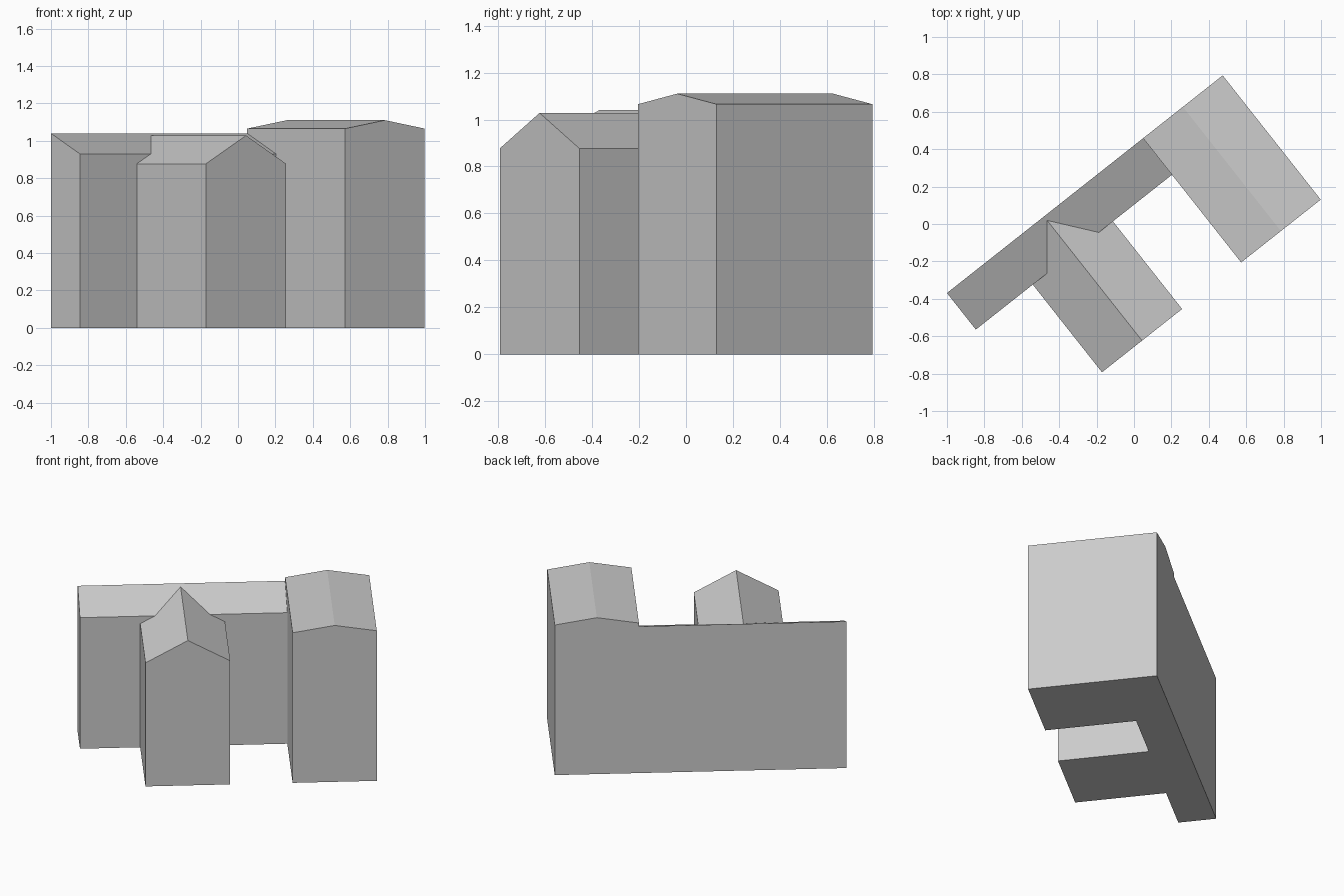
import bpy, bmesh
from mathutils import Vector

cube = bpy.data.objects.get("Cube")
if cube:
    bpy.data.objects.remove(cube, do_unlink=True)

# One plain grey for the whole building
grey = bpy.data.materials.new("plain_grey")
grey.use_nodes = True
colour = (0.6, 0.6, 0.6, 1)
grey.diffuse_color = colour
grey.node_tree.nodes["Principled BSDF"].inputs["Base Color"].default_value = colour

# Plan axes: u runs along the back wall, v runs out to the front
origin = Vector((-1, -0.369, 0))
u_axis = Vector((0.785, 0.6195, 0))
v_axis = Vector((0.6195, -0.785, 0))


def loft(name, start, end, split=None):
    """Solid between two matching (u, v, z) outlines; split folds the start cap."""
    bm = bmesh.new()
    rings = [[bm.verts.new(origin + u * u_axis + v * v_axis + Vector((0, 0, z)))
              for u, v, z in ring] for ring in (start, end)]
    a, b = rings
    n = len(a)
    for i in range(n):
        j = (i + 1) % n
        bm.faces.new((a[i], a[j], b[j], b[i]))
    bm.faces.new(b)
    if split:
        i, j = split
        bm.faces.new(a[i:j + 1])
        bm.faces.new(a[j:] + a[:i + 1])
    else:
        bm.faces.new(a)
    bmesh.ops.recalc_face_normals(bm, faces=bm.faces)
    mesh = bpy.data.meshes.new(name)
    bm.to_mesh(mesh)
    bm.free()
    mesh.materials.append(grey)
    obj = bpy.data.objects.new(name, mesh)
    bpy.context.collection.objects.link(obj)
    return obj


length, depth, front = 1.878, 0.249, 0.846
block_u, wing_l, wing_r = 1.336, 0.388, 0.934
back_z, gutter_z = 1.04, 0.93

# Long rear range with a single-pitch roof falling to the front
section = [(0, 0), (depth, 0), (depth, gutter_z), (0, back_z)]
loft("rear_range", [(0, v, z) for v, z in section],
     [(block_u, v, z) for v, z in section])

# Gabled end block
mid = (block_u + length) / 2
gable = [(block_u, 0), (length, 0), (length, 1.065), (mid, 1.11), (block_u, 1.065)]
loft("end_block", [(u, 0, z) for u, z in gable],
     [(u, front, z) for u, z in gable])

# Gabled middle wing, its ridge running back into the rear roof
eave, ridge = 0.877, 1.028
mid = (wing_l + wing_r) / 2
inset = (gutter_z - eave) / (ridge - eave) * (mid - wing_l)
ridge_v = depth * (back_z - ridge) / (back_z - gutter_z)
gable = [(wing_l, 0), (wing_r, 0), (wing_r, eave), (wing_r - inset, gutter_z),
         (mid, ridge), (wing_l + inset, gutter_z), (wing_l, eave)]
loft("middle_wing",
     [(u, ridge_v if z == ridge else depth, z) for u, z in gable],
     [(u, front, z) for u, z in gable], split=(3, 5))
